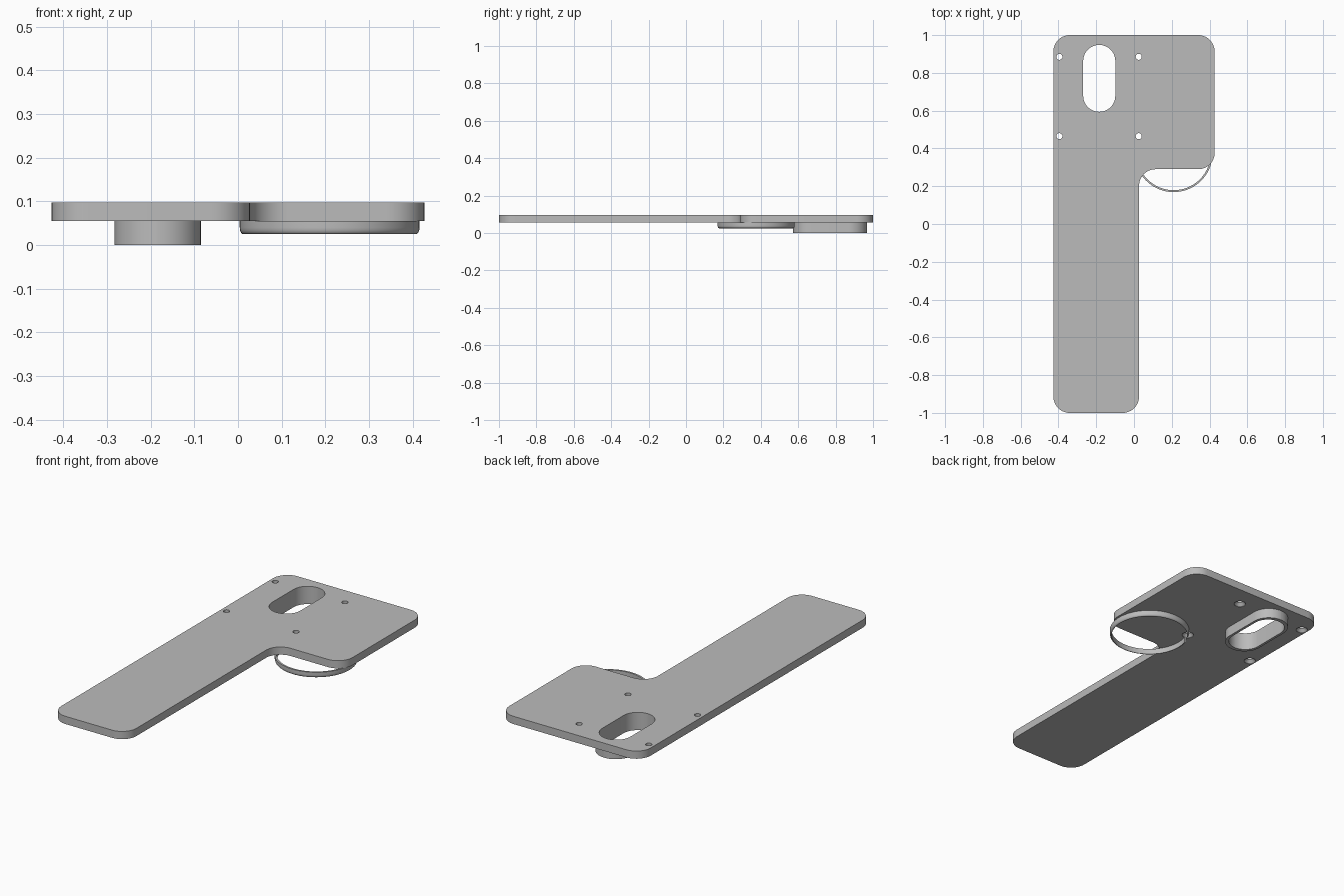
import bpy, bmesh, math

cube = bpy.data.objects.get("Cube")
if cube:
    bpy.data.objects.remove(cube, do_unlink=True)

GREY = (0.5, 0.5, 0.5, 1)
mat = bpy.data.materials.new("matte grey")
mat.use_nodes = True
mat.diffuse_color = GREY
mat.node_tree.nodes["Principled BSDF"].inputs["Base Color"].default_value = GREY

BOTTOM, TOP = 0.055, 0.097


def rounded(corners, radius, steps=12):
    """Outline through the corners, each one replaced by a tangent arc (right angles only)."""
    pts = []
    for i, (x, y) in enumerate(corners):
        px, py = corners[i - 1]
        nx, ny = corners[(i + 1) % len(corners)]
        a = (math.copysign(radius, px - x) if px != x else 0,
             math.copysign(radius, py - y) if py != y else 0)
        b = (math.copysign(radius, nx - x) if nx != x else 0,
             math.copysign(radius, ny - y) if ny != y else 0)
        for s in range(steps + 1):
            t = s / steps * math.pi / 2
            u, v = 1 - math.sin(t), 1 - math.cos(t)
            pts.append((x + a[0] * u + b[0] * v, y + a[1] * u + b[1] * v))
    return pts


def slot(half_width, half_length):
    cx, cy = -0.184, 0.771
    w, h = half_width, half_length
    return rounded([(cx - w, cy - h), (cx + w, cy - h), (cx + w, cy + h), (cx - w, cy + h)],
                   w * 0.999)


def circle(cx, cy, r, n):
    return [(cx + r * math.cos(2 * math.pi * i / n), cy + r * math.sin(2 * math.pi * i / n))
            for i in range(n)]


def skin(name, layers, caps=False, closed=False):
    """Join a stack of (outline, height) layers with side faces."""
    bm = bmesh.new()
    loops = [[bm.verts.new((x, y, z)) for x, y in outline] for outline, z in layers]
    pairs = list(zip(loops, loops[1:]))
    if closed:
        pairs.append((loops[-1], loops[0]))
    for lo, hi in pairs:
        n = len(lo)
        for i in range(n):
            j = (i + 1) % n
            bm.faces.new((lo[i], lo[j], hi[j], hi[i]))
    if caps:
        bm.faces.new(loops[0][::-1])
        bm.faces.new(loops[-1])
    bmesh.ops.recalc_face_normals(bm, faces=bm.faces)
    mesh = bpy.data.meshes.new(name)
    bm.to_mesh(mesh)
    bm.free()
    mesh.materials.append(mat)
    obj = bpy.data.objects.new(name, mesh)
    bpy.context.collection.objects.link(obj)
    return obj


def activate(obj):
    bpy.ops.object.select_all(action='DESELECT')
    obj.select_set(True)
    bpy.context.view_layer.objects.active = obj


def cut(obj, cutter):
    activate(obj)
    mod = obj.modifiers.new("cut", 'BOOLEAN')
    mod.operation = 'DIFFERENCE'
    mod.solver = 'EXACT'
    mod.object = cutter
    bpy.ops.object.modifier_apply(modifier=mod.name)


# Flat plate: long grip with a wider head
plate = skin("plate", [(outline, z) for z in (BOTTOM, TOP) for outline in [rounded(
    [(-0.427, -1), (0.027, -1), (0.027, 0.29), (0.427, 0.29), (0.427, 1), (-0.427, 1)],
    0.087)]], caps=True)

# Oblong collar hanging below the slot
inner, outer = slot(0.085, 0.177), slot(0.099, 0.198)
collar = skin("slot_collar", [(inner, BOTTOM), (inner, 0), (outer, 0), (outer, BOTTOM)])

# Thin locating ring with a rounded lower edge
profile = [(0.196, BOTTOM), (0.196, 0.025)]
for s in range(7):
    t = s / 6 * math.pi / 2
    profile.append((0.198 + 0.008 * math.sin(t), 0.04 - 0.015 * math.cos(t)))
profile.append((0.206, BOTTOM))
ring = skin("lower_ring", [(circle(0.21, 0.375, r, 96), z) for r, z in profile], closed=True)

# Slot opening and countersunk screw holes
cutters = [skin("slot_cutter", [(inner, 0), (inner, 0.2)], caps=True)]
cut(plate, cutters[0])
for x in (-0.395, 0.025):
    for y in (0.465, 0.885):
        shape = [(0.03, 0), (0.03, BOTTOM + 0.002), (0.016, BOTTOM + 0.018), (0.016, 0.2)]
        hole = skin("hole_cutter", [(circle(x, y, r, 32), z) for r, z in shape], caps=True)
        cutters.append(hole)
        cut(plate, hole)
        if x > 0 and y < 0.5:
            cut(ring, hole)
for cutter in cutters:
    bpy.data.objects.remove(cutter, do_unlink=True)

for obj in (plate, collar, ring):
    activate(obj)
    bpy.ops.object.shade_smooth_by_angle(angle=math.radians(30))
